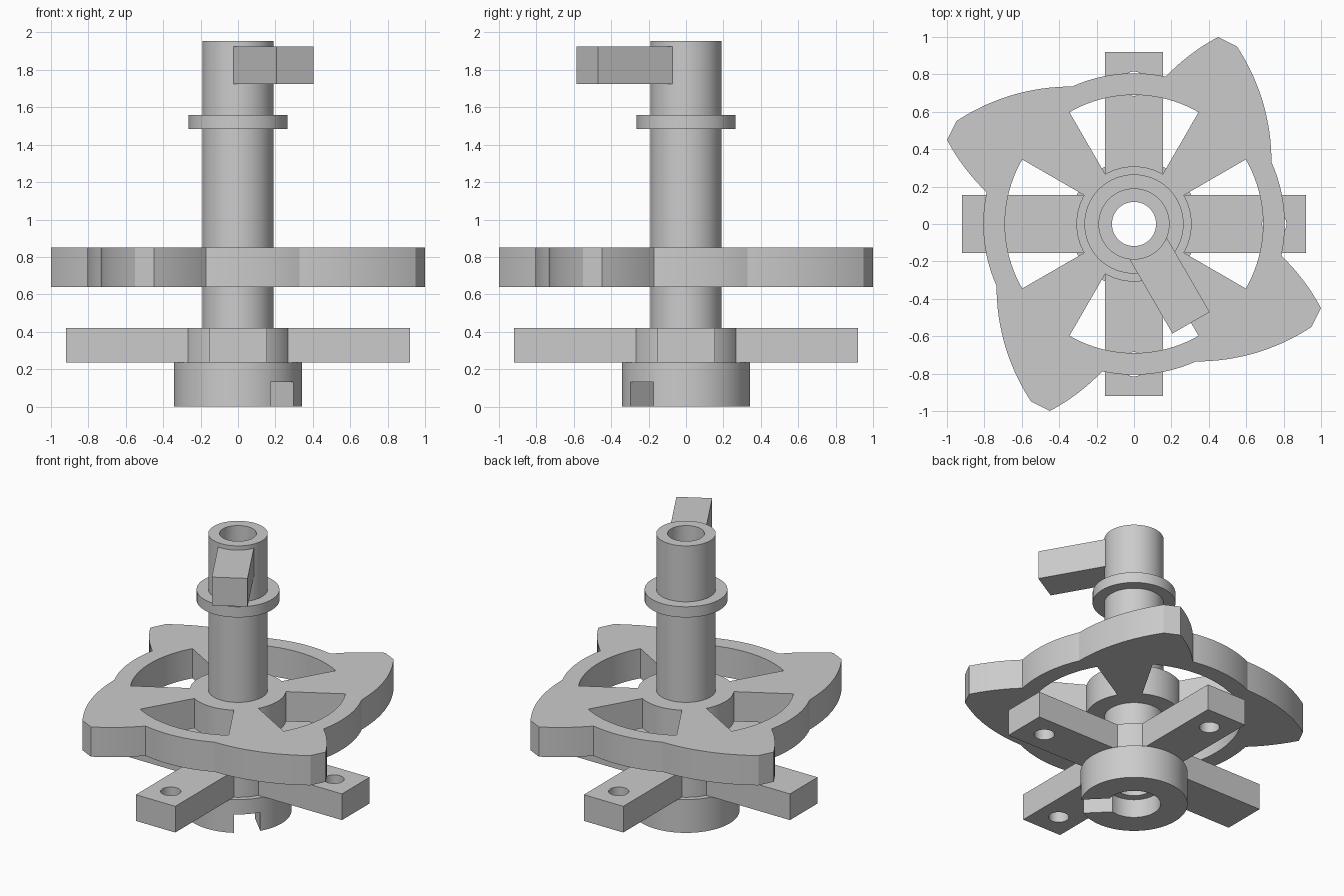
import bpy, bmesh, math
from mathutils import Matrix, Vector

cube = bpy.data.objects.get("Cube")
if cube:
    bpy.data.objects.remove(cube, do_unlink=True)

grey = bpy.data.materials.new("plain grey")
grey.use_nodes = True
grey.diffuse_color = (0.6, 0.6, 0.6, 1)
grey.node_tree.nodes["Principled BSDF"].inputs["Base Color"].default_value = grey.diffuse_color


def make(name, bm):
    bmesh.ops.recalc_face_normals(bm, faces=bm.faces)
    mesh = bpy.data.meshes.new(name)
    bm.to_mesh(mesh)
    bm.free()
    mesh.materials.append(grey)
    obj = bpy.data.objects.new(name, mesh)
    bpy.context.collection.objects.link(obj)
    return obj


def prism(name, outline, z0, z1, angle=0):
    """Extrude a flat outline from z0 to z1, turned about the z axis."""
    bm = bmesh.new()
    face = bm.faces.new([bm.verts.new((p[0], p[1], z0)) for p in outline])
    new = bmesh.ops.extrude_face_region(bm, geom=[face])["geom"]
    tops = [v for v in new if isinstance(v, bmesh.types.BMVert)]
    bmesh.ops.translate(bm, verts=tops, vec=(0, 0, z1 - z0))
    bm.transform(Matrix.Rotation(angle, 4, "Z"))
    return make(name, bm)


def arc(radius, a0, a1, steps, cx=0):
    angles = [math.radians(a0 + (a1 - a0) * i / steps) for i in range(steps + 1)]
    return [Vector((cx + radius * math.cos(a), radius * math.sin(a))) for a in angles]


def circle(radius, steps, cx=0):
    return arc(radius, 0, 360, steps, cx)[:-1]


def box(x0, x1, half):
    return [(x0, -half), (x1, -half), (x1, half), (x0, half)]


def bulge(a, b, height, steps):
    """Shallow curve from a to b, bowed outward."""
    a, b = Vector(a), Vector(b)
    side = Vector((b.y - a.y, a.x - b.x)).normalized()
    return [a.lerp(b, i / steps) + side * height * 4 * (i / steps) * (1 - i / steps)
            for i in range(steps + 1)]


def cut(obj, cutters):
    for cutter in cutters:
        mod = obj.modifiers.new("cut", "BOOLEAN")
        mod.operation, mod.solver, mod.object = "DIFFERENCE", "EXACT", cutter
    bpy.context.view_layer.update()
    mesh = bpy.data.meshes.new_from_object(obj.evaluated_get(bpy.context.evaluated_depsgraph_get()))
    obj.modifiers.clear()
    obj.data = mesh
    for cutter in cutters:
        bpy.data.objects.remove(cutter, do_unlink=True)


QUARTERS = [i * math.pi / 2 for i in range(4)]
parts = []

# Hollow shaft with collar, cross hub, base and counterbore
profile = [(0.118, 1.955), (0.19, 1.955), (0.19, 1.56), (0.265, 1.56), (0.265, 1.485),
           (0.19, 1.485), (0.19, 0.42), (0.308, 0.42), (0.308, 0.235), (0.343, 0.235),
           (0.343, 0), (0.17, 0), (0.17, 0.13), (0.118, 0.13)]
bm = bmesh.new()
ring = [bm.verts.new((r, 0, z)) for r, z in profile]
edges = [bm.edges.new((ring[i - 1], ring[i])) for i in range(len(ring))]
bmesh.ops.spin(bm, geom=ring + edges, cent=(0, 0, 0), axis=(0, 0, 1),
               angle=math.tau, steps=96, use_duplicate=False)
bmesh.ops.remove_doubles(bm, verts=bm.verts, dist=0.0001)
shaft = make("shaft", bm)
cut(shaft, [prism("slot_cutter", box(0.05, 0.5, 0.086), -0.1, 0.13, -math.pi / 4)])
parts.append(shaft)

# Four drilled cross bars
for i, angle in enumerate(QUARTERS):
    bar = prism(f"cross_bar_{i + 1}", box(0.26, 0.92, 0.154), 0.235, 0.42, angle)
    cut(bar, [prism("hole_cutter", circle(0.065, 40, 0.75), 0.1, 0.6, angle)])
    parts.append(bar)

# Four-lobed cam wheel with sector windows
lobe = (bulge((0.735, 0.33), (0.55, 0.95), 0.048, 16)
        + bulge((0.45, 1.0), (0.17, 0.788), 0.014, 8)
        + arc(0.806, 77.9, 114.2, 14)[1:-1])
outline = [Matrix.Rotation(angle, 2) @ p for angle in QUARTERS for p in lobe]
cam = prism("cam_wheel", outline, 0.64, 0.85)
window = arc(0.69, -30, 30, 24) + arc(0.308, 30, -30, 16)
cut(cam, [prism("window_cutter", window, 0.5, 1, angle) for angle in QUARTERS]
    + [prism("centre_cutter", circle(0.18, 64), 0.5, 1)])
parts.append(cam)

# Crank arm near the top
parts.append(prism("crank_arm", box(0.15, 0.61, 0.115), 1.725, 1.925, -math.pi / 3))

# Smooth round walls, crisp corners
bpy.ops.object.select_all(action="DESELECT")
for obj in parts:
    obj.select_set(True)
bpy.context.view_layer.objects.active = shaft
bpy.ops.object.shade_smooth_by_angle(angle=math.radians(20))
